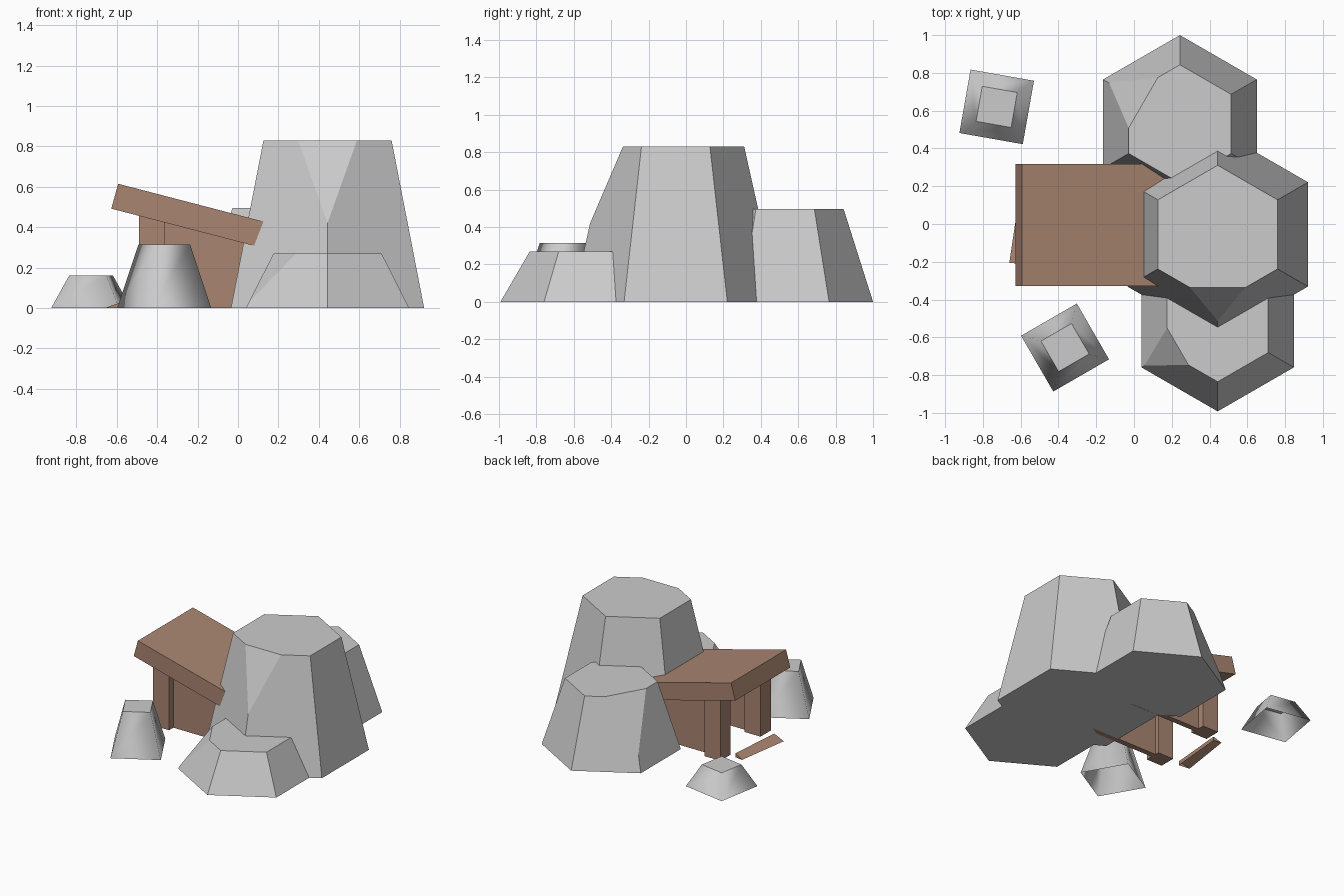
import bpy, bmesh, math
from mathutils import Vector

if "Cube" in bpy.data.objects:
    bpy.data.objects.remove(bpy.data.objects["Cube"])

wood = bpy.data.materials.new("wood")
wood.diffuse_color = (0.40, 0.235, 0.165, 1)
wood.use_nodes = True
wood.node_tree.nodes["Principled BSDF"].inputs["Base Color"].default_value = wood.diffuse_color


def finish(name, bm, mat=None):
    bmesh.ops.recalc_face_normals(bm, faces=bm.faces)
    me = bpy.data.meshes.new(name)
    bm.to_mesh(me)
    bm.free()
    ob = bpy.data.objects.new(name, me)
    bpy.context.collection.objects.link(ob)
    if mat:
        me.materials.append(mat)
    return ob


def ring(cx, cy, r, z, n, start):
    return [Vector((cx + r * math.cos(start + math.tau * i / n),
                    cy + r * math.sin(start + math.tau * i / n), z)) for i in range(n)]


def rock(name, cx, cy, r0, r1, h, corner, cut, apex_z):
    """Tapered hexagon with one upper corner chipped off."""
    base = ring(cx, cy, r0, 0, 6, math.pi / 2)
    top = ring(cx, cy, r1, h, 6, math.pi / 2)
    c = top[corner]
    pts = base + [p for i, p in enumerate(top) if i != corner]
    for nb in (top[corner - 1], top[(corner + 1) % 6]):
        pts.append(c + (nb - c).normalized() * cut)
    pts.append(base[corner].lerp(c, apex_z / h))
    bm = bmesh.new()
    for p in pts:
        bm.verts.new(p)
    bmesh.ops.convex_hull(bm, input=bm.verts)
    bmesh.ops.dissolve_limit(bm, angle_limit=math.radians(1),
                             verts=bm.verts, edges=bm.edges)
    return finish(name, bm)


def stone(name, cx, cy, r0, r1, h, rot):
    """Small four-sided stone, smooth sides, open underneath."""
    bm = bmesh.new()
    a = math.radians(rot + 45)
    lo = [bm.verts.new(p) for p in ring(cx, cy, r0, 0, 4, a)]
    hi = [bm.verts.new(p) for p in ring(cx, cy, r1, h, 4, a)]
    for i in range(4):
        j = (i + 1) % 4
        bm.faces.new((lo[i], lo[j], hi[j], hi[i])).smooth = True
    bm.faces.new(hi)
    return finish(name, bm)


def prism(name, profile, y0, y1):
    """Extrude an xz profile along y."""
    bm = bmesh.new()
    a = [bm.verts.new((x, y0, z)) for x, z in profile]
    b = [bm.verts.new((x, y1, z)) for x, z in profile]
    n = len(profile)
    for i in range(n):
        j = (i + 1) % n
        bm.faces.new((a[i], a[j], b[j], b[i]))
    bm.faces.new(a)
    bm.faces.new(b)
    return finish(name, bm, wood)


# Rocks
rock("main_rock", 0.443, -0.055, 0.552, 0.366, 0.83, 3, 0.168, 0.42)
rock("front_rock", 0.443, -0.526, 0.466, 0.309, 0.27, 2, 0.13, 0.03)
rock("back_rock", 0.243, 0.53, 0.47, 0.313, 0.495, 1, 0.178, 0.12)
stone("front_stone", -0.365, -0.654, 0.241, 0.132, 0.315, 30)
stone("back_stone", -0.727, 0.62, 0.241, 0.133, 0.16, -10)

# Sloping roof running into the rock
SLOPE = 0.26
prism("roof", [(-0.593, 0.615), (-0.627, 0.492),
               (0.25, 0.492 - 0.877 * SLOPE), (0.284, 0.615 - 0.877 * SLOPE)], -0.328, 0.318)


def under(x):
    return 0.51 - (x + 0.627) * SLOPE


# Posts and side walls
for side, s in (("front", -1), ("back", 1)):
    prism(side + "_post", [(-0.49, 0), (-0.36, 0), (-0.36, under(-0.36)), (-0.49, under(-0.49))],
          s * 0.175, s * 0.295)
    prism(side + "_wall", [(-0.37, 0), (0.2, 0), (0.2, under(0.2)), (-0.37, under(-0.37))],
          s * 0.205, s * 0.245)

# Loose plank on the ground
bm = bmesh.new()
corners = [(-0.66, -0.205, 0.0), (-0.575, -0.215, 0.03), (-0.54, 0.19, 0.03), (-0.60, 0.20, 0.0)]
top = [bm.verts.new(p) for p in corners]
low = [bm.verts.new((x, y, 0)) for x, y, z in corners[1:3]]
bm.faces.new(top)
bm.faces.new((top[1], low[0], low[1], top[2]))
bm.faces.new((top[0], low[0], top[1]))
bm.faces.new((top[3], top[2], low[1]))
finish("loose_plank", bm, wood)
